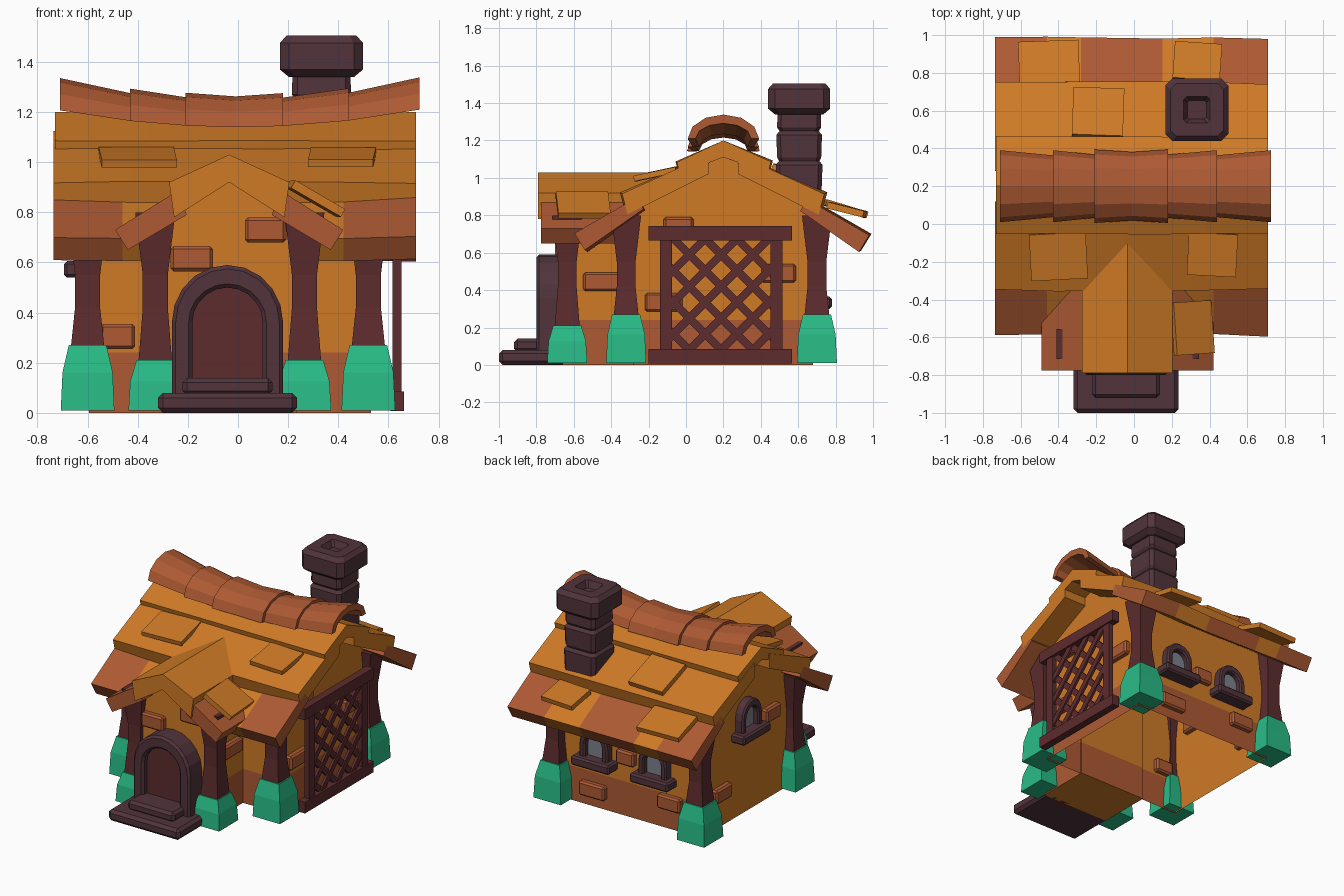
import bpy, bmesh, math, random
from mathutils import Matrix, Vector

if "Cube" in bpy.data.objects:
    bpy.data.objects.remove(bpy.data.objects["Cube"])
random.seed(4)
CX = -0.035          # centre line of the house
RY = 0.20            # ridge line


def material(name, rgb):
    m = bpy.data.materials.new(name)
    m.diffuse_color = (*rgb, 1)
    m.use_nodes = True
    m.node_tree.nodes["Principled BSDF"].inputs["Base Color"].default_value = m.diffuse_color
    return m


ORANGE = material("orange plaster", (0.62, 0.195, 0.019))
RED = material("red clay", (0.42, 0.102, 0.033))
PLUM = material("plum stone", (0.082, 0.034, 0.044))
BROWN = material("dark timber", (0.11, 0.025, 0.027))
GREEN = material("green footing", (0.022, 0.50, 0.24))
GLASS = material("grey glass", (0.21, 0.22, 0.26))


def finish(bm, name, mats, bevel=0):
    bmesh.ops.recalc_face_normals(bm, faces=bm.faces)
    if bevel:
        sharp = [e for e in bm.edges if e.calc_face_angle(0) > 0.7]
        bmesh.ops.bevel(bm, geom=sharp, offset=bevel, segments=1, affect='EDGES')
    me = bpy.data.meshes.new(name)
    bm.to_mesh(me)
    bm.free()
    for m in mats:
        me.materials.append(m)
    ob = bpy.data.objects.new(name, me)
    bpy.context.collection.objects.link(ob)
    return ob


def loft_bm(sections):
    bm = bmesh.new()
    rings = [[bm.verts.new(p) for p in s] for s in sections]
    n = len(rings[0])
    for a, b in zip(rings, rings[1:]):
        for i in range(n):
            bm.faces.new((a[i], a[(i + 1) % n], b[(i + 1) % n], b[i]))
    bm.faces.new(rings[0])
    bm.faces.new(rings[-1])
    bmesh.ops.recalc_face_normals(bm, faces=bm.faces)
    return bm


def loft(name, sections, mat, bevel=0):
    return finish(loft_bm(sections), name, [mat], bevel)


def extrude_pts(profile, axis, a, b):
    if axis == 'x':
        return [[(t, u, v) for u, v in profile] for t in (a, b)]
    return [[(u, t, v) for u, v in profile] for t in (a, b)]


def prism(name, profile, axis, a, b, mat, bevel=0):
    return loft(name, extrude_pts(profile, axis, a, b), mat, bevel)


def box(name, c, size, mat, bevel=0, rot=(0, 0, 0)):
    bm = bmesh.new()
    bmesh.ops.create_cube(bm, size=1, matrix=Matrix.Diagonal((*size, 1)))
    if bevel:
        bmesh.ops.bevel(bm, geom=bm.edges[:], offset=bevel, segments=1, affect='EDGES')
    ob = finish(bm, name, [mat])
    ob.location = c
    ob.rotation_euler = [math.radians(r) for r in rot]
    return ob


def stack(name, x, y, levels, mat, chamfer=0.0):
    """Square sections (z, half width), optionally with cut corners."""
    secs = []
    for z, h in levels:
        k = h * (1 - chamfer)
        if chamfer:
            p = [(h, -k), (h, k), (k, h), (-k, h), (-h, k), (-h, -k), (-k, -h), (k, -h)]
        else:
            p = [(h, -h), (h, h), (-h, h), (-h, -h)]
        secs.append([(x + u, y + v, z) for u, v in p])
    return loft(name, secs, mat)


# Walls with a red band near the ground
def walls(name, profile, axis, a, b, open_bottom):
    bm = loft_bm(extrude_pts(profile, axis, a, b))
    bmesh.ops.bisect_plane(bm, geom=bm.verts[:] + bm.edges[:] + bm.faces[:],
                           plane_co=(0, 0, 0.24), plane_no=(0, 0, 1))
    bm.normal_update()
    for f in bm.faces:
        f.material_index = int(f.calc_center_median().z < 0.24 and f.normal.x > -0.5
                               and f.normal.z > -0.5)
    if open_bottom:
        low = [f for f in bm.faces if f.calc_center_median().z < 0.001]
        bmesh.ops.delete(bm, geom=low, context='FACES')
    me = finish(bm, name, [ORANGE, RED])
    return me


walls("main_walls", [(-0.28, 0), (0.68, 0), (0.68, 0.82), (RY, 1.13), (-0.28, 0.82)],
      'x', CX - 0.56, CX + 0.565, True)
walls("porch_walls", [(CX - .27, 0), (CX + .27, 0), (CX + .27, .75), (CX, .95), (CX - .27, .75)],
      'y', -0.66, -0.27, False)

# Pillars on green footings
for px, py, g in [(-.6, -.32, .27), (.52, -.32, .27), (-.6, .70, .27), (.52, .70, .27),
                  (-.33, -.635, .21), (.265, -.635, .21)]:
    stack("pillar_footing", px, py, [(0.01, .107), (g * .6, .10), (g, .075)], GREEN)
    stack("pillar", px, py, [(g - .02, .068), (.42, .05), (.55, .05), (.80, .08)], BROWN)

# Roof: three overlapping rows per slope, cut into uneven boards
ROWS = [([(0, 1.20), (.26, 1.09), (.245, 1.03), (0, 1.11)], [-.73, -.36, .1, .38, .71]),
        ([(.08, 1.125), (.55, .92), (.52, .81), (.08, 1.02)], [-.735, -.42, -.05, .3, .71]),
        ([(.46, .89), (.79, .70), (.735, .61), (.42, .83)], [-.735, -.46, -.28, .15, .42, .71])]
for side in (-1, 1):
    for r, (prof, cuts) in enumerate(ROWS):
        off = [random.uniform(-.012, .008) for _ in cuts]
        for i in range(len(cuts) - 1):
            secs = []
            for x, o in ((cuts[i], off[i]), (cuts[i + 1], off[i + 1])):
                secs.append([(x, RY + side * (d + (o if d > .2 else 0)),
                              z + (o * .6 if d > .2 else 0)) for d, z in prof])
            loft("roof_board", secs, RED if r == 2 and i % 2 == 0 else ORANGE)

# Loose boards lying on the roof
for c, s, rot in [((-.40, -.17, 1.02), (.30, .25, .03), (12, 0, 3)),
                  ((.415, -.16, 1.02), (.26, .23, .03), (12, 0, -3)),
                  ((-.19, .59, 1.01), (.27, .27, .035), (-22, 0, -2)),
                  ((-.45, .855, .835), (.32, .23, .035), (-17, 0, 2)),
                  ((.335, .86, .83), (.25, .20, .035), (-14, 0, -4)),
                  ((.31, -.55, .855), (.23, .28, .035), (0, 30, 4))]:
    box("loose_board", c, s, ORANGE, 0, rot)


# Arched ridge tiles on a sagging ridge
def ridge_section(x, k):
    zb = 1.14 + 0.065 * (x / .7) ** 2
    angles = [math.pi * i / 6 for i in range(7)]
    out = [(x, RY + .185 * k * math.cos(a), zb + .125 * k * math.sin(a)) for a in angles]
    inn = [(x, RY + .145 * k * math.cos(a), zb + .08 * k * math.sin(a)) for a in angles]
    return out + inn[::-1]


for secs in [((-.71, 1.03), (-.42, .88)), ((-.43, 1.03), (-.20, .9)),
             ((-.21, 1.05), (-.01, .98), (.18, 1.05)),
             ((.17, .9), (.44, 1.03)), ((.43, .88), (.725, 1.03))]:
    loft("ridge_tile", [ridge_section(x, k) for x, k in secs], RED)

# Porch roof
for s in (-1, 1):
    top = [(0, 1.03), (.24, .92), (.22, .78), (0, .92)]
    low = [(.20, .89), (.455, .73), (.405, .65), (.17, .79)]
    prism("porch_roof_upper", [(CX + s * u, v) for u, v in top], 'y', -.79, -.09, ORANGE)
    prism("porch_roof_lower", [(CX + s * u, v) for u, v in low], 'y', -.775, -.33, RED)

# Chimney
stack("chimney_shaft", .333, .605, [(.80, .115), (1.07, .125), (1.09, .108), (1.11, .118),
      (1.23, .122), (1.25, .105), (1.27, .118), (1.37, .115)], PLUM, .18)
stack("chimney_cap", .333, .605, [(1.34, .13), (1.37, .166), (1.475, .166), (1.505, .14),
      (1.505, .07), (1.46, .05)], PLUM, .22)


# Arches for the door and windows
def arch(c, hw, z0, spring, top, n=10):
    pts = [(c - hw, z0)]
    for i in range(n + 1):
        a = math.pi * (1 - i / n)
        pts.append((c + hw * math.cos(a), spring + (top - spring) * math.sin(a)))
    return pts + [(c + hw, z0)]


DX = -.042
prism("door_frame", arch(DX, .222, 0, .36, .59) + arch(DX, .14, 0, .36, .50)[::-1],
      'y', -.80, -.62, PLUM, .015)
prism("door", arch(DX, .145, 0, .36, .505), 'y', -.755, -.64, BROWN)
box("lower_step", (DX, -.80, .04), (.555, .40, .08), PLUM, .02)
box("upper_step", (DX, -.76, .105), (.36, .32, .07), PLUM, .018)


def window(axis, wall, out, c, z):
    prism("window_frame", arch(c, .11, z + .02, z + .15, z + .27, 8) +
          arch(c, .065, z + .02, z + .15, z + .215, 8)[::-1],
          axis, wall - out * .03, wall + out * .06, PLUM, .01)
    prism("window_glass", arch(c, .07, z + .02, z + .15, z + .22, 8),
          axis, wall - out * .02, wall + out * .02, GLASS)
    sill = [(c - .15, z), (c + .15, z), (c + .15, z + .065), (c - .15, z + .065)]
    prism("window_sill", sill, axis, wall - out * .03, wall + out * .10, PLUM, .012)


window('y', .68, 1, .21, .30)
window('y', .68, 1, -.25, .30)
window('x', CX - .56, -1, .19, .54)

# Trellis on the right side
TX = .635
y0, y1, z0, z1 = -.10, .475, .06, .69
for z in (.047, .705):
    box("trellis_rail", (TX, .183, z), (.055, .765, .078), BROWN)
for y in (-.108, .483):
    box("trellis_post", (TX, y, .375), (.036, .064, .62), BROWN)
for k in range(-5, 7):
    for s in (1, -1):
        c = .08 + .17 * k      # strip: z = c + s * (y - middle)
        m = (y0 + y1) / 2
        lims = sorted((m + s * (z0 - c), m + s * (z1 - c)))
        a, b = max(y0, lims[0]), min(y1, lims[1])
        if s == -1:
            c2 = c
        if b - a > .05:
            mid = (a + b) / 2
            box("trellis_strip", (TX + .004 * s, mid, c + s * (mid - m)),
                (.018, (b - a) * 1.414, .042), BROWN, 0, (45 * s, 0, 0))

# Bricks standing out of the walls: wall axis, wall position, along, height, length
for axis, w, u, z, l in [('y', -.66, .11, .73, .165), ('y', -.66, -.185, .615, .17),
                         ('y', -.28, -.48, .305, .14), ('x', .235, -.44, .445, .22),
                         ('x', -.305, -.45, .36, .2), ('x', .53, -.12, .335, .2),
                         ('x', .53, .495, .49, .185), ('x', .53, -.04, .74, .16),
                         ('y', .68, .24, .12, .2), ('y', .68, -.02, .42, .14),
                         ('y', .68, -.36, .19, .18), ('x', -.595, .47, .24, .18),
                         ('x', -.595, -.08, .60, .16)]:
    if axis == 'y':
        box("wall_brick", (u, w, z), (l, .08, .1), RED, .012)
    else:
        box("wall_brick", (w, u, z), (.08, l, .1), RED, .012)
